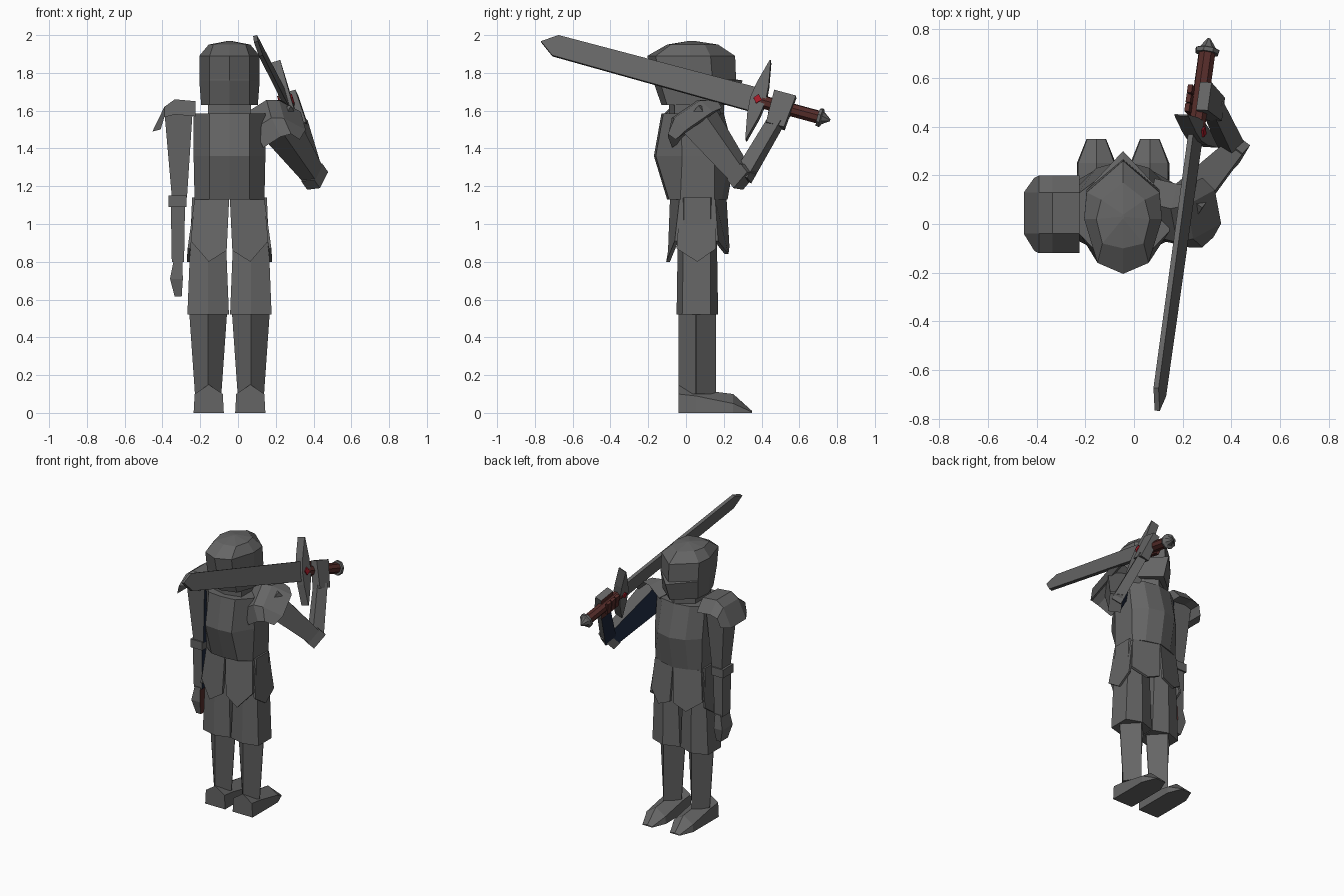
import bpy, bmesh, math
from mathutils import Vector, Matrix

if "Cube" in bpy.data.objects:
    bpy.data.objects.remove(bpy.data.objects["Cube"])

CX = -0.045  # body centre line


def material(name, r, g, b):
    m = bpy.data.materials.new(name)
    m.diffuse_color = (r, g, b, 1)
    m.use_nodes = True
    m.node_tree.nodes["Principled BSDF"].inputs["Base Color"].default_value = m.diffuse_color
    return m


STEEL = material("steel", 0.13, 0.13, 0.13)
NAVY = material("navy cloth", 0.012, 0.02, 0.045)
BROWN = material("brown leather", 0.09, 0.025, 0.022)
RED = material("red gem", 0.35, 0.01, 0.02)


def loft(name, rings, mat=STEEL, matrix=None, inner=None, inner_mat=None):
    """Skin closed rings of equal length; faces turned to 'inner' take inner_mat."""
    bm = bmesh.new()
    vs = [[bm.verts.new(p) for p in ring] for ring in rings]
    n = len(rings[0])
    for a, b in zip(vs, vs[1:]):
        for i in range(n):
            j = (i + 1) % n
            bm.faces.new((a[i], a[j], b[j], b[i]))
    bm.faces.new(vs[0])
    bm.faces.new(vs[-1])
    bmesh.ops.remove_doubles(bm, verts=bm.verts, dist=0.0005)
    if matrix:
        bm.transform(matrix)
    bmesh.ops.recalc_face_normals(bm, faces=bm.faces)
    if inner:
        bm.normal_update()
        for f in bm.faces:
            if f.normal.dot(inner) > 0.75:
                f.material_index = 1
    me = bpy.data.meshes.new(name)
    bm.to_mesh(me)
    bm.free()
    me.materials.append(mat)
    if inner_mat:
        me.materials.append(inner_mat)
    ob = bpy.data.objects.new(name, me)
    bpy.context.collection.objects.link(ob)
    return ob


def sym(half, z):
    """Ring from a half outline (x, y) running back to front."""
    pts = [(CX + x, y, z) for x, y in half]
    return pts + [(CX - x, y, z) for x, y in reversed(half) if x > 0]


def plate(name, pts, offset, mat=STEEL, matrix=None):
    o = Vector(offset)
    return loft(name, [pts, [Vector(p) + o for p in pts]], mat, matrix)


def limb(name, p0, p1, s0, s1, side, inner_mat=None, mat=STEEL):
    """Four-sided tapered limb; sizes are (across side, other way)."""
    p0, p1 = Vector(p0), Vector(p1)
    d = (p1 - p0).normalized()
    u = Vector(side)
    u = (u - d * u.dot(d)).normalized()
    v = d.cross(u)
    rings = [[p + u * a * s[0] / 2 + v * b * s[1] / 2
              for a, b in ((1, 1), (-1, 1), (-1, -1), (1, -1))]
             for p, s in ((p0, s0), (p1, s1))]
    return loft(name, rings, mat, None, u if inner_mat else None, inner_mat)


# Helmet with pointed visor, and neck
loft("helmet", [
    sym([(0, -0.13), (0.105, -0.10), (0.15, 0.02), (0.14, 0.13), (0, 0.25)], 1.63),
    sym([(0, -0.175), (0.105, -0.14), (0.16, 0.02), (0.15, 0.14), (0, 0.30)], 1.76),
    sym([(0, -0.175), (0.105, -0.14), (0.16, 0.02), (0.15, 0.14), (0, 0.265)], 1.765),
    sym([(0, -0.205), (0.105, -0.16), (0.16, 0.02), (0.15, 0.13), (0, 0.26)], 1.89),
    sym([(0, -0.10), (0.085, -0.08), (0.11, 0.02), (0.09, 0.10), (0, 0.17)], 1.95),
    sym([(0, 0.02), (0.002, 0.02), (0.004, 0.03), (0.002, 0.04), (0, 0.04)], 1.97)])
loft("neck", [sym([(0, -0.09), (0.115, -0.06), (0.115, 0.12), (0, 0.2)], z) for z in (1.56, 1.64)])

# Breastplate
loft("torso", [
    sym([(0, -0.10), (0.105, -0.09), (0.185, -0.03), (0.185, 0.15), (0.105, 0.19), (0, 0.22)], 1.13),
    sym([(0, -0.17), (0.105, -0.16), (0.19, -0.02), (0.19, 0.15), (0.11, 0.23), (0, 0.26)], 1.36),
    sym([(0, -0.13), (0.105, -0.12), (0.19, -0.03), (0.19, 0.12), (0.11, 0.18), (0, 0.2)], 1.585)])

for s, tag in ((-1, "left"), (1, "right")):
    X = lambda v: CX + s * v
    # Skirt panels: back, front and side
    plate(tag + "_back_panel", [
        (X(0.002), -0.085, 1.13), (X(0.185), -0.035, 1.13), (X(0.205), -0.06, 0.91),
        (X(0.11), -0.105, 0.80), (X(0.015), -0.095, 0.86)], (0, 0.02, 0))
    plate(tag + "_front_panel", [
        (X(0.002), 0.215, 1.13), (X(0.185), 0.155, 1.13), (X(0.205), 0.17, 0.91),
        (X(0.11), 0.225, 0.84), (X(0.015), 0.23, 0.88)], (0, -0.02, 0))
    plate(tag + "_side_panel", [
        (X(0.185), -0.03, 1.13), (X(0.185), 0.15, 1.13), (X(0.222), 0.16, 0.87),
        (X(0.226), 0.06, 0.80), (X(0.222), -0.05, 0.87)], (-s * 0.015, 0, 0))

    # Legs
    def leg_ring(half, y0, y1, y2, y3, z):
        c = X(0.113)
        return [(c, y0, z), (c + half, y1, z), (c + half, y2, z),
                (c, y3, z), (c - half, y2, z), (c - half, y1, z)]
    loft(tag + "_thigh", [leg_ring(0.085, -0.04, -0.01, 0.13, 0.16, 1.14),
                          leg_ring(0.11, -0.05, -0.02, 0.13, 0.17, 0.52)])
    loft(tag + "_shin", [leg_ring(0.1, -0.04, 0.05, 0.055, 0.16, 0.53),
                         leg_ring(0.07, -0.04, 0.05, 0.055, 0.16, 0.1)])

    # Pointed boot
    def boot_ring(y, w, side_z, top_z, bottom=0.0):
        c = X(0.11)
        return [(c - w, y, bottom), (c - w * 0.93, y, side_z), (c, y, top_z),
                (c + w * 0.93, y, side_z), (c + w, y, bottom)]
    loft(tag + "_boot", [boot_ring(-0.04, 0.08, 0.10, 0.15), boot_ring(0.05, 0.08, 0.09, 0.125),
                         boot_ring(0.25, 0.08, 0.05, 0.10), boot_ring(0.35, 0.04, 0.004, 0.01)])

    # Shoulder guard, swung with the raised arm on the right
    swing = None
    if s > 0:
        rot = Vector((0, 0, -1)).rotation_difference(Vector((0.46, 0.56, -0.69)))
        swing = (Matrix.Translation((0.215, 0.045, 1.54)) @ rot.to_matrix().to_4x4()
                 @ Matrix.Translation((-0.25, -0.04, -1.56)))
    loft(tag + "_shoulder_guard", [
        [(X(0.18), y, z) for y, z in ((-0.12, 1.57), (-0.04, 1.65), (0.13, 1.65), (0.2, 1.57))],
        [(X(0.29), y, z) for y, z in ((-0.12, 1.58), (-0.04, 1.66), (0.13, 1.66), (0.2, 1.58))],
        [(X(0.345), y, z) for y, z in ((-0.12, 1.565), (-0.04, 1.62), (0.13, 1.62), (0.2, 1.565))],
        [(X(x), y, z) for x, y, z in ((0.365, -0.11, 1.50), (0.408, -0.04, 1.49),
                                      (0.408, 0.13, 1.49), (0.365, 0.19, 1.50))]],
        STEEL, swing)

# Hanging left arm
IN = (1, 0, 0)
limb("left_upper_arm", (-0.315, 0.04, 1.6), (-0.31, 0.04, 1.14), (0.15, 0.16), (0.08, 0.1), IN, NAVY)
limb("left_elbow", (-0.32, 0.04, 1.15), (-0.32, 0.04, 1.09), (0.095, 0.12), (0.095, 0.12), IN)
limb("left_forearm", (-0.318, 0.04, 1.1), (-0.318, 0.04, 0.8), (0.075, 0.1), (0.065, 0.09), IN, NAVY)
loft("left_hand", [
    [(-0.34, -0.01, 0.81), (-0.295, -0.01, 0.81), (-0.295, 0.09, 0.81), (-0.34, 0.09, 0.81)],
    [(-0.36, -0.02, 0.71), (-0.292, -0.02, 0.71), (-0.292, 0.1, 0.71), (-0.36, 0.1, 0.71)],
    [(-0.335, 0.0, 0.615), (-0.298, 0.0, 0.615), (-0.298, 0.08, 0.615), (-0.335, 0.08, 0.615)]],
    STEEL, None, Vector(IN), BROWN)

# Raised right arm
IN = (-1, 0.6, 0)
ELBOW = Vector((0.41, 0.3, 1.245))
limb("right_upper_arm", (0.19, 0.06, 1.56), ELBOW, (0.15, 0.17), (0.08, 0.1), IN, NAVY)
d = (ELBOW - Vector((0.19, 0.06, 1.56))).normalized() * 0.04
limb("right_elbow", ELBOW - d, ELBOW + d * 0.6, (0.085, 0.12), (0.085, 0.12), IN)
limb("right_forearm", ELBOW, (0.325, 0.48, 1.55), (0.07, 0.085), (0.06, 0.075), IN, NAVY)

# Sword frame: x runs to the pommel, z across the blade
ax = Vector((0.21, 1.51, -0.41)).normalized()
az = Vector((-0.12, 0.12, 0.41))
az = (az - ax * az.dot(ax)).normalized()
ay = az.cross(ax)
SWORD = Matrix((ax, ay, az)).transposed().to_4x4()
SWORD.translation = (0.255, 0.38, 1.653)


def sword_lathe(name, profile, mat, n=8):
    rings = [[(x, r * math.cos(2 * math.pi * i / n), r * math.sin(2 * math.pi * i / n))
              for i in range(n)] for x, r in profile]
    return loft(name, rings, mat, SWORD)


plate("blade", [(0, -0.011, -0.067), (-1.12, -0.011, -0.058), (-1.2, -0.011, 0.0),
                (-1.12, -0.011, 0.058), (0, -0.011, 0.067)], (0, 0.022, 0), STEEL, SWORD)
loft("cross_guard", [[(x0, -w, z), (x1, -w, z), (x1, w, z), (x0, w, z)]
                     for z, x0, x1, w in ((-0.225, 0.0, 0.006, 0.03), (-0.09, -0.03, 0.035, 0.03),
                                          (0, -0.04, 0.045, 0.03), (0.09, -0.03, 0.035, 0.03),
                                          (0.225, 0.0, 0.006, 0.03))], STEEL, SWORD)
for side in (-1, 1):
    plate("guard_gem", [(-0.022, side * 0.03, 0), (0, side * 0.03, -0.026), (0.024, side * 0.03, 0),
                        (0, side * 0.03, 0.026)], (0, side * 0.008, 0), RED, SWORD)
sword_lathe("grip", [(0.02, 0.036), (0.35, 0.036)], BROWN)
sword_lathe("pommel", [(0.335, 0.05), (0.352, 0.052), (0.36, 0.035), (0.4, 0.006)], STEEL)

# Gauntlet closed around the grip
S = [SWORD @ Vector(p) for p in ((0.13, 0, 0.075), (0.13, 0, -0.11))]
out = Vector((0.035, 0, 0))
limb("right_hand", S[0] + out, S[1] + out, (0.05, 0.12), (0.065, 0.1), ay, BROWN)
for i in range(3):
    p = SWORD @ Vector((0.09 + 0.04 * i, 0, 0.05))
    q = SWORD @ Vector((0.09 + 0.04 * i, 0, -0.05))
    limb("right_finger", p - out, q - out, (0.02, 0.035), (0.02, 0.035), ay, None, BROWN)
